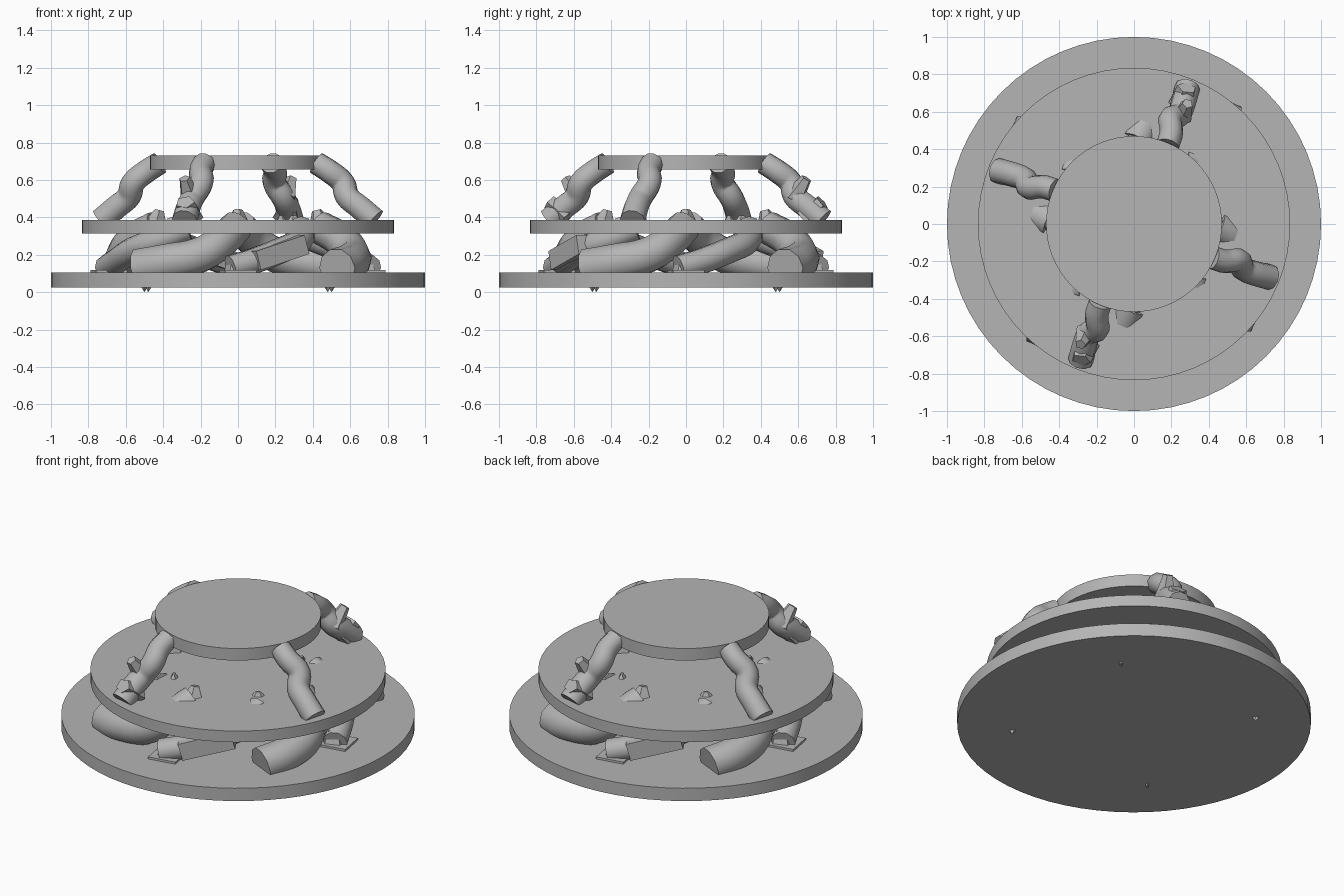
import bpy
from math import radians, pi
from mathutils import Matrix, Vector

cube = bpy.data.objects.get("Cube")
if cube:
    bpy.data.objects.remove(cube, do_unlink=True)

GREY = (0.46, 0.46, 0.46, 1)
grey = bpy.data.materials.new("stone grey")
grey.use_nodes = True
grey.diffuse_color = GREY
grey.node_tree.nodes["Principled BSDF"].inputs["Base Color"].default_value = GREY


def finish(ob, name, angle=35, turn=0):
    """Name, colour, shade and turn a part about the centre line."""
    ob.name = name
    ob.data.materials.clear()
    ob.data.materials.append(grey)
    bpy.ops.object.select_all(action='DESELECT')
    bpy.context.view_layer.objects.active = ob
    ob.select_set(True)
    bpy.ops.object.shade_smooth_by_angle(angle=radians(angle))
    ob.matrix_world = Matrix.Rotation(turn * pi / 2, 4, 'Z') @ ob.matrix_basis
    return ob


def disc(name, radius, bottom, top):
    bpy.ops.mesh.primitive_cylinder_add(vertices=64, radius=radius, depth=top - bottom,
                                        location=(0, 0, (top + bottom) / 2))
    finish(bpy.context.object, name)


def tube(name, points, radius, turn, taper=1.0):
    """Twisted round limb swept along a smooth path."""
    curve = bpy.data.curves.new(name, 'CURVE')
    curve.dimensions = '3D'
    curve.bevel_depth = radius
    curve.bevel_resolution = 3
    curve.resolution_u = 4
    curve.use_fill_caps = True
    spline = curve.splines.new('BEZIER')
    spline.bezier_points.add(len(points) - 1)
    for i, (bp, co) in enumerate(zip(spline.bezier_points, points)):
        bp.co = co
        bp.handle_left_type = bp.handle_right_type = 'AUTO'
        bp.radius = 1 + (taper - 1) * i / (len(points) - 1)
    ob = bpy.data.objects.new(name, curve)
    bpy.context.collection.objects.link(ob)
    bpy.ops.object.select_all(action='DESELECT')
    bpy.context.view_layer.objects.active = ob
    ob.select_set(True)
    bpy.ops.object.convert(target='MESH')
    finish(bpy.context.object, name, 40, turn)


def block(name, centre, size, rotation, turn):
    bpy.ops.mesh.primitive_cube_add(size=1)
    ob = bpy.context.object
    ob.data.transform(Matrix.Diagonal((*size, 1)))
    ob.location = centre
    ob.rotation_euler = [radians(a) for a in rotation]
    finish(ob, name, 20, turn)


def shard(name, centre, size, rotation, turn, tip=0.0):
    """Angular chip with a pointed or cut-off tip."""
    bpy.ops.mesh.primitive_cone_add(vertices=5, radius1=0.5, radius2=tip, depth=1)
    ob = bpy.context.object
    ob.data.transform(Matrix.Diagonal((*size, 1)))
    ob.location = centre
    ob.rotation_euler = [radians(a) for a in rotation]
    finish(ob, name, 15, turn)


# Three stacked discs
disc("base_disc", 1.0, 0.025, 0.105)
disc("middle_disc", 0.835, 0.315, 0.385)
disc("top_disc", 0.47, 0.655, 0.73)

upper_path = [(0.42, -0.18, 0.69), (0.49, -0.20, 0.645), (0.56, -0.195, 0.585),
              (0.585, -0.24, 0.51), (0.65, -0.265, 0.455), (0.73, -0.285, 0.385)]
fat_path = [(0.53, -0.53, 0.13), (0.60, -0.38, 0.16), (0.61, -0.20, 0.20),
            (0.55, -0.08, 0.28), (0.43, -0.01, 0.35)]
slim_path = [(0.70, -0.04, 0.13), (0.65, 0.08, 0.165), (0.57, 0.22, 0.22),
             (0.43, 0.33, 0.275), (0.27, 0.34, 0.34)]

for turn in range(4):
    # Upper legs and lower coiled supports
    tube("upper_leg", upper_path, 0.062, turn, 1.1)
    tube("lower_thick_support", fat_path, 0.105, turn, 0.85)
    tube("lower_slim_support", slim_path, 0.07, turn)
    # Foot plate and blocky foot
    block("foot_plate", (0.69, 0, 0.108), (0.17, 0.17, 0.02), (0, 0, 10), turn)
    shard("foot_block", (0.67, 0.0, 0.15), (0.16, 0.16, 0.09), (0, 0, 20), turn, 0.3)
    # Chips breaking through the discs
    shard("underside_chip", (0.50, 0.48, 0.03), (0.10, 0.05, 0.06), (180, 0, 45), turn)
    shard("middle_chip", (0.43, 0.0, 0.40), (0.13, 0.13, 0.08), (0, -15, 0), turn, 0.2)
    shard("small_chip", (0.30, -0.23, 0.39), (0.10, 0.06, 0.04), (0, 0, 30), turn, 0.15)

for turn in (1, 3):
    # Broken armour on the front and back legs
    shard("leg_spike", (0.61, -0.27, 0.555), (0.12, 0.12, 0.13), (20, 30, 10), turn, 0.25)
    shard("leg_plate", (0.68, -0.27, 0.44), (0.12, 0.15, 0.13), (0, 50, -15), turn, 0.35)
    # Square sleeve round the slim support
    block("support_sleeve", (0.585, 0.20, 0.212), (0.16, 0.31, 0.105), (16, 0, 30), turn)
